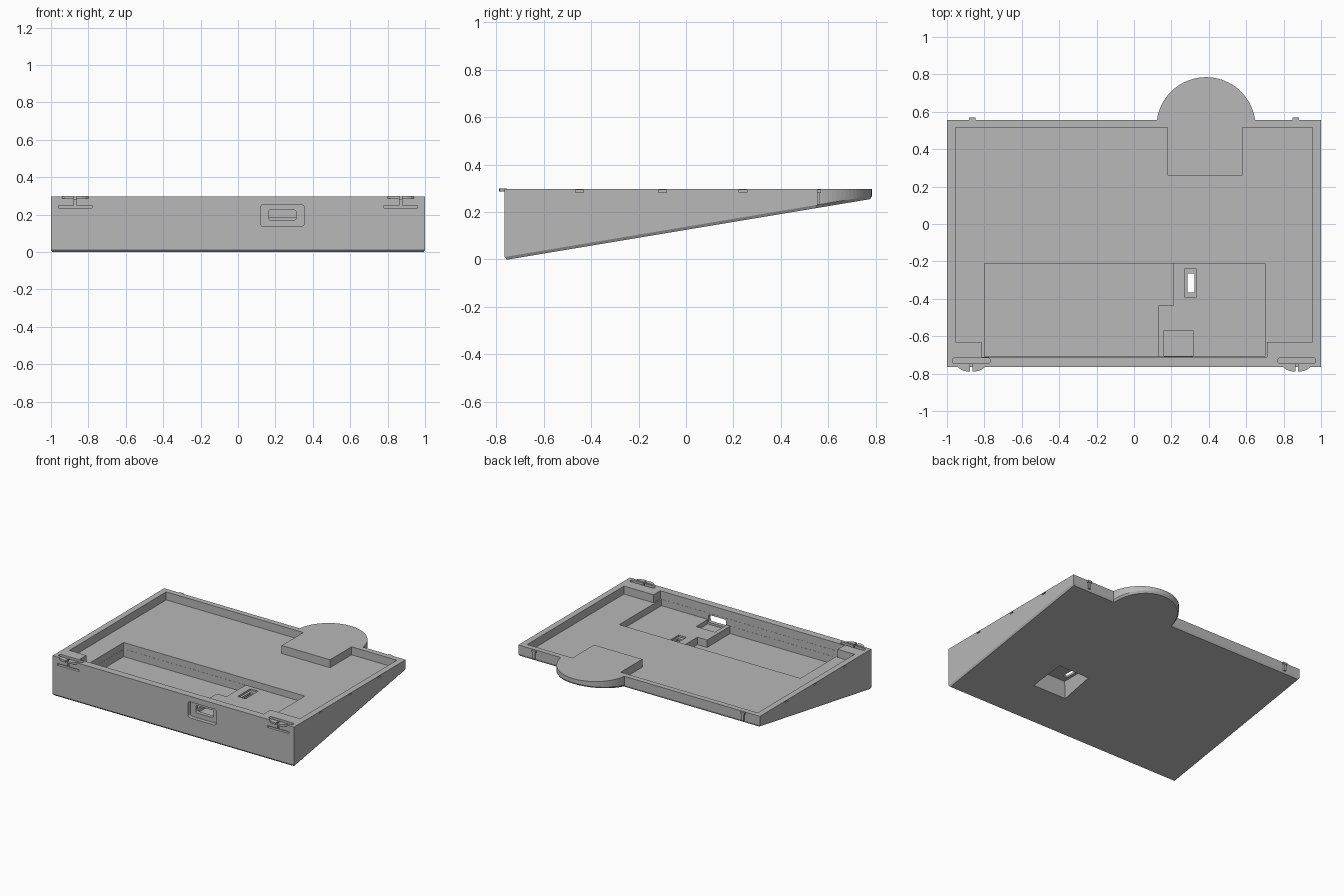
import bpy, bmesh, math

if "Cube" in bpy.data.objects:
    bpy.data.objects.remove(bpy.data.objects["Cube"], do_unlink=True)

TOP = 0.297
grey = bpy.data.materials.new("plain grey")
grey.use_nodes = True
grey.diffuse_color = (0.48, 0.48, 0.48, 1)
grey.node_tree.nodes["Principled BSDF"].inputs["Base Color"].default_value = grey.diffuse_color


def finish(name, bm):
    bmesh.ops.recalc_face_normals(bm, faces=bm.faces)
    mesh = bpy.data.meshes.new(name)
    bm.to_mesh(mesh)
    bm.free()
    mesh.materials.append(grey)
    obj = bpy.data.objects.new(name, mesh)
    bpy.context.collection.objects.link(obj)
    return obj


def prism(name, outline, z0, z1):
    """Upright prism from an outline in x and y."""
    bm = bmesh.new()
    base = bm.faces.new([bm.verts.new((x, y, z0)) for x, y in outline])
    top = bmesh.ops.extrude_face_region(bm, geom=[base])["geom"]
    for v in top:
        if isinstance(v, bmesh.types.BMVert):
            v.co.z = z1
    return finish(name, bm)


def box(name, x, y, z, round_axis=None, radius=0.0, taper=1.0):
    """Box from ranges, optionally with rounded edges along one axis."""
    bm = bmesh.new()
    bmesh.ops.create_cube(bm, size=1)
    for v in bm.verts:
        s = taper if v.co.z > 0 else 1
        v.co.x *= s
        v.co.y *= s
        for i, r in enumerate((x, y, z)):
            v.co[i] = (r[0] + r[1]) / 2 + v.co[i] * (r[1] - r[0])
    if round_axis is not None:
        edges = [e for e in bm.edges
                 if abs(e.verts[0].co[round_axis] - e.verts[1].co[round_axis]) > 1e-5]
        bmesh.ops.bevel(bm, geom=edges, offset=radius, segments=4, profile=0.5,
                        affect='EDGES')
    return finish(name, bm)


def cut(target, cutter):
    mod = target.modifiers.new("cut", 'BOOLEAN')
    mod.operation = 'DIFFERENCE'
    mod.solver = 'EXACT'
    mod.object = cutter
    bpy.context.view_layer.objects.active = target
    bpy.ops.object.modifier_apply(modifier=mod.name)
    bpy.data.objects.remove(cutter, do_unlink=True)


# Wedge shell with the round tab at the back and a chamfered sloping underside
outline = [(-1, -0.765), (1, -0.765), (1, 0.555)]
start = math.asin(0.035 / 0.265)
steps = 36
for i in range(steps + 1):
    a = start + (math.pi - 2 * start) * i / steps
    outline.append((0.385 + 0.265 * math.cos(a), 0.52 + 0.265 * math.sin(a)))
outline.append((-1, 0.555))

bm = bmesh.new()
upper = [bm.verts.new((x, y, TOP)) for x, y in outline]
lower = [bm.verts.new((x, y, (y + 0.75) / 6 + 0.013)) for x, y in outline]
bm.faces.new(upper)
under = bm.faces.new(lower[::-1])
for i in range(len(outline)):
    j = (i + 1) % len(outline)
    bm.faces.new((upper[i], lower[i], lower[j], upper[j]))
bmesh.ops.recalc_face_normals(bm, faces=bm.faces)
bmesh.ops.inset_region(bm, faces=[under], thickness=0.011, depth=0.013)
shell = finish("case_shell", bm)

# Shallow tray, leaving the corner blocks and the square root of the tab
cut(shell, prism("tray", [
    (-0.955, -0.63), (-0.815, -0.63), (-0.815, -0.71), (0.71, -0.71),
    (0.71, -0.63), (0.955, -0.63), (0.955, 0.515), (0.58, 0.515),
    (0.58, 0.26), (0.18, 0.26), (0.18, 0.515), (-0.955, 0.515)], 0.237, 0.4))

# Circuit platform, then the deep compartment beside it
cut(shell, box("platform_well", (-0.8, 0.70), (-0.709, -0.21), (0.188, 0.42)))
cut(shell, prism("deep_well", [
    (-0.799, -0.708), (0.13, -0.708), (0.13, -0.435), (0.21, -0.435),
    (0.21, -0.211), (-0.799, -0.211)], 0.132, 0.44))
cut(shell, box("connector_notch", (0.16, 0.315), (-0.707, -0.57), (0.155, 0.4)))

# Port in the front wall
cut(shell, box("port_recess", (0.12, 0.355), (-0.9, -0.735), (0.135, 0.255), 1, 0.02))
cut(shell, box("port_opening", (0.165, 0.31), (-0.8, -0.65), (0.17, 0.225), 1, 0.01))

# Switch opening with a tapered pocket underneath
cut(shell, box("switch_pocket", (0.23, 0.52), (-0.45, -0.17), (0.03, 0.16), taper=0.75))
cut(shell, box("switch_recess", (0.27, 0.335), (-0.39, -0.24), (0.175, 0.3)))
cut(shell, box("switch_slot", (0.287, 0.323), (-0.365, -0.265), (0.1, 0.3)))

for side in (-1, 1):
    cx = side * 0.87

    # Latch slots at the front corners
    cut(shell, box("latch_top_slot", (cx - 0.1, cx + 0.1), (-0.745, -0.716),
                   (0.28, 0.4), 2, 0.01))
    cut(shell, box("latch_front_slot", (cx - 0.09, cx + 0.09), (-0.8, -0.745),
                   (0.236, 0.249)))
    cut(shell, box("latch_split", (cx - 0.006, cx + 0.006), (-0.8, -0.745),
                   (0.24, 0.4)))

    # Small notches along the side rims
    for y in (0.24, -0.1, -0.45):
        xs = sorted((side * 0.991, side * 1.05))
        cut(shell, box("rim_notch", xs, (y - 0.017, y + 0.017), (0.283, 0.292)))

    # Finger lips, split in two, curved at the outer ends
    for half in (-1, 1):
        profile = [(0.007, -0.755), (0.007, -0.788), (0.035, -0.787),
                   (0.055, -0.779), (0.072, -0.765), (0.072, -0.755)]
        prism("latch_lip", [(cx + half * x, y) for x, y in profile], 0.286, 0.3)

    # Hinge pegs on the back wall
    bx = side * 0.865
    box("back_peg", (bx - 0.009, bx + 0.009), (0.55, 0.566), (0.232, 0.285))
    box("back_peg_head", (bx - 0.017, bx + 0.017), (0.55, 0.569), (0.28, 0.294))
